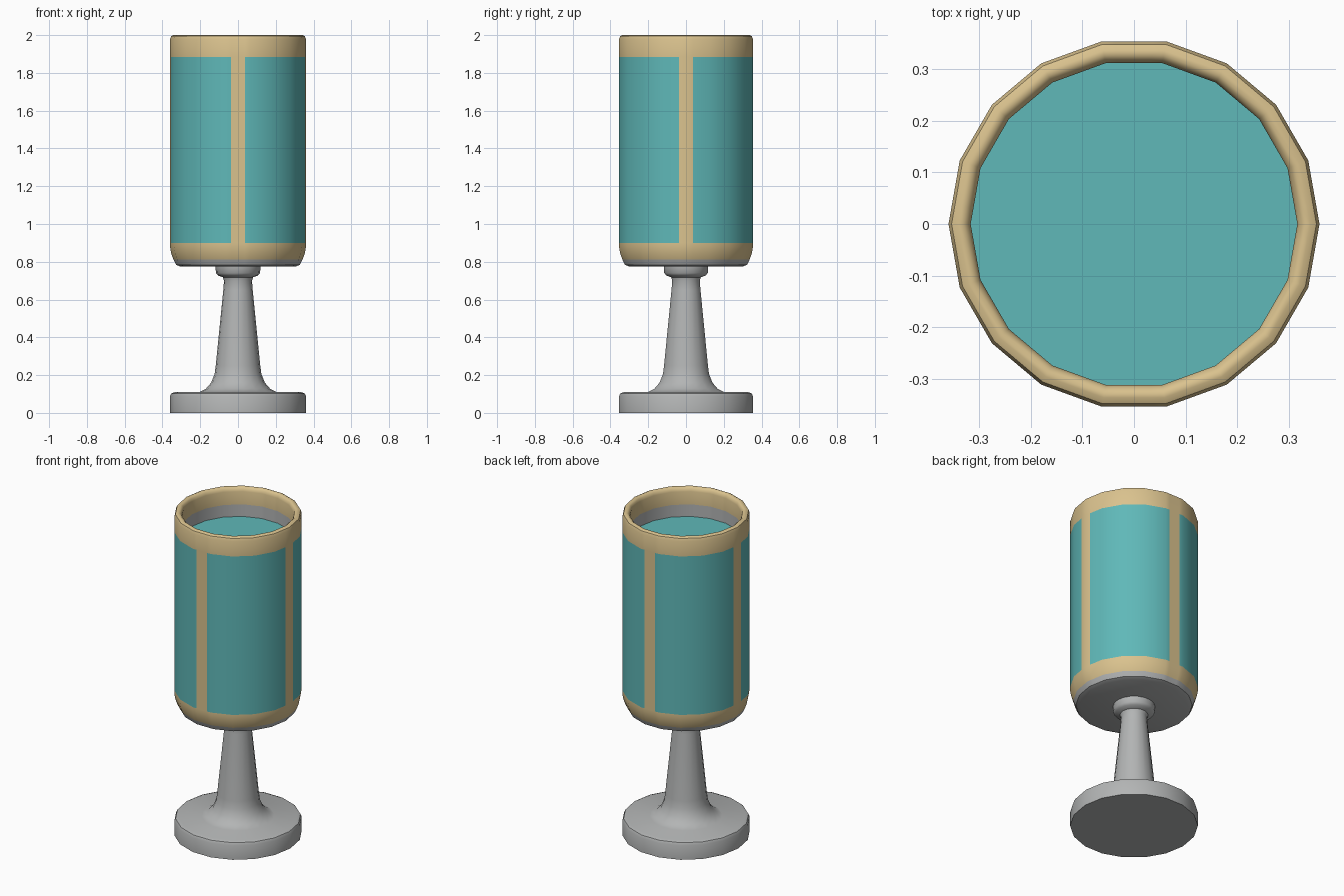
import bpy, bmesh, math

if "Cube" in bpy.data.objects:
    bpy.data.objects.remove(bpy.data.objects["Cube"])

SIDES = 18
STEP = 2 * math.pi / SIDES
R = 0.36


def material(name, rgb):
    m = bpy.data.materials.new(name)
    m.diffuse_color = (*rgb, 1)
    m.use_nodes = True
    m.node_tree.nodes["Principled BSDF"].inputs["Base Color"].default_value = m.diffuse_color
    return m


grey = material("grey metal", (0.45, 0.46, 0.46))
gold = material("pale gold", (0.70, 0.54, 0.27))
teal = material("teal", (0.115, 0.48, 0.48))

corners = [i * STEP for i in range(SIDES)]
half_strip = math.asin(0.037 / R)
cuts = [(q * math.pi / 2 + s * half_strip) % (2 * math.pi) for q in range(4) for s in (-1, 1)]


def flat_factor(a):
    # keeps extra points on the straight sides of the 18-gon
    return math.cos(STEP / 2) / math.cos(a % STEP - STEP / 2)


def lathe(name, profile, angles, mats, rule=None, cap_bottom=True, cap_top=False):
    bm = bmesh.new()
    rings = [[bm.verts.new((r * flat_factor(a) * math.cos(a), r * flat_factor(a) * math.sin(a), z))
              for a in angles] for r, z in profile]
    n = len(angles)
    for i in range(len(rings) - 1):
        for j in range(n):
            k = (j + 1) % n
            f = bm.faces.new((rings[i][j], rings[i][k], rings[i + 1][k], rings[i + 1][j]))
            if rule:
                f.material_index = rule(i, f.calc_center_median())
    if cap_bottom:
        bm.faces.new(rings[0][::-1])
    if cap_top:
        bm.faces.new(rings[-1])
    me = bpy.data.meshes.new(name)
    bm.to_mesh(me)
    bm.free()
    ob = bpy.data.objects.new(name, me)
    bpy.context.collection.objects.link(ob)
    for m in mats:
        me.materials.append(m)
    bpy.ops.object.select_all(action='DESELECT')
    bpy.context.view_layer.objects.active = ob
    ob.select_set(True)
    bpy.ops.object.shade_smooth_by_angle(angle=math.radians(42))
    return ob


# foot, flared stem and collar
lathe("foot_and_stem", [
    (R, 0), (R, 0.088), (0.353, 0.103), (0.335, 0.11), (0.205, 0.11),
    (0.17, 0.128), (0.142, 0.16), (0.124, 0.205), (0.118, 0.25), (0.078, 0.65), (0.074, 0.70),
    (0.08, 0.718), (0.105, 0.727), (0.117, 0.74), (0.119, 0.776)], corners, [grey])

# cup: grey bottom, gold bands, rim and four strips, teal panels between
cup_profile = [
    (0.305, 0.775), (0.328, 0.784), (0.342, 0.812), (0.354, 0.845), (R, 0.88), (R, 0.90),
    (R, 1.885), (R, 1.978), (0.354, 1.994), (0.342, 2.0), (0.332, 2.0), (0.322, 1.992),
    (0.317, 1.975), (0.317, 1.895), (0.317, 1.80)]


def cup_rule(i, c):
    if i < 2 or i == len(cup_profile) - 2:
        return 0
    if i == 5 and min(abs(c.x), abs(c.y)) > 0.036:
        return 2
    return 1


lathe("cup", cup_profile, sorted(set(corners + cuts)), [grey, gold, teal], cup_rule)

# drink surface inside the cup
lathe("drink", [(0.317, 1.80), (0.317, 1.82)], corners, [teal], cap_bottom=False, cap_top=True)
